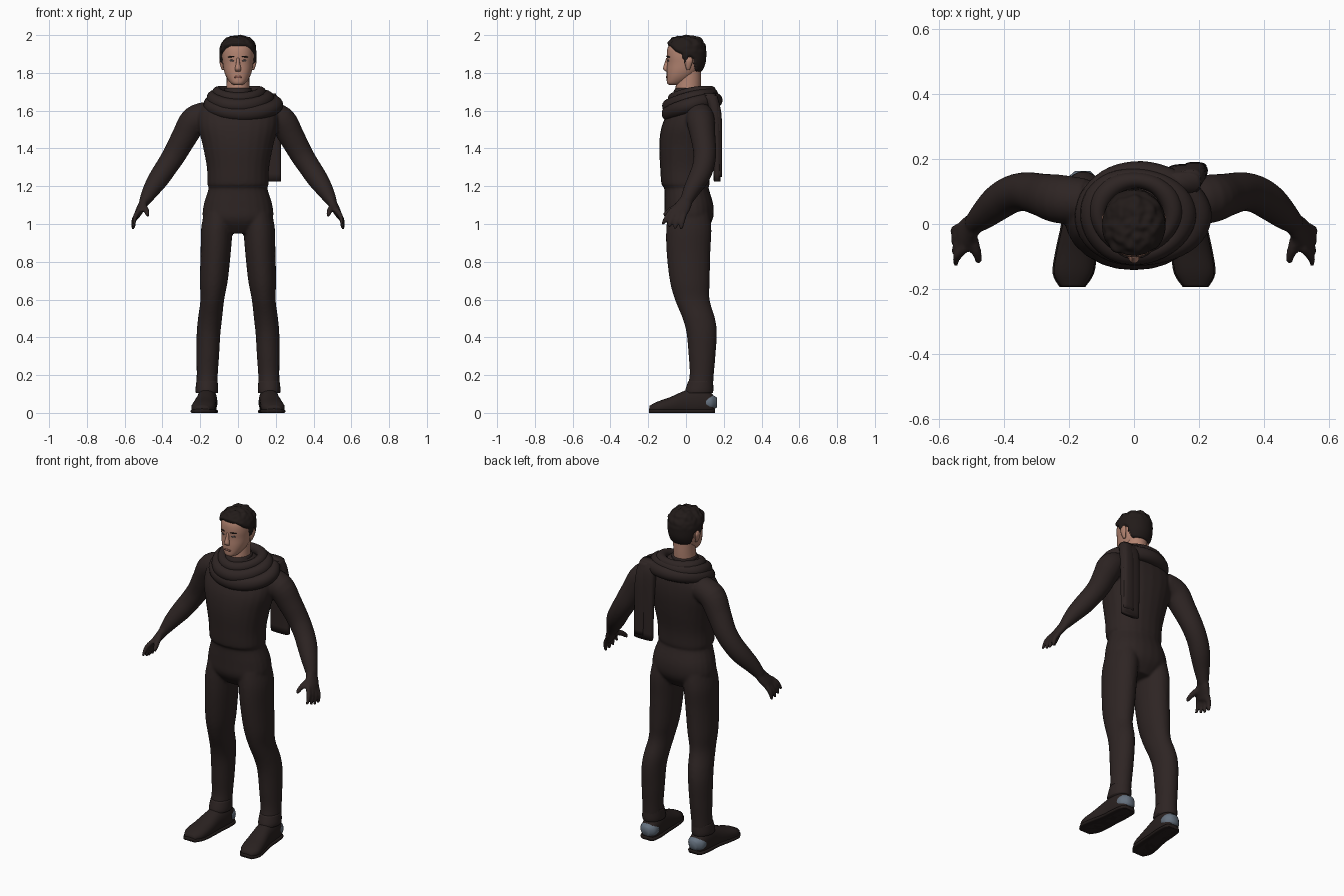
import bpy, bmesh, math
from mathutils import Vector, noise

if "Cube" in bpy.data.objects:
    bpy.data.objects.remove(bpy.data.objects["Cube"])


def material(name, r, g, b):
    m = bpy.data.materials.new(name)
    m.use_nodes = True
    m.diffuse_color = (r, g, b, 1)
    bsdf = m.node_tree.nodes["Principled BSDF"]
    bsdf.inputs["Base Color"].default_value = (r, g, b, 1)
    bsdf.inputs["Roughness"].default_value = 0.8
    return m


CLOTH = material("dark brown cloth", 0.027, 0.018, 0.017)
LEATHER = material("dark leather", 0.022, 0.015, 0.014)
HAIR = material("dark hair", 0.016, 0.011, 0.010)
SKIN = material("skin", 0.45, 0.23, 0.165)
LIPS = material("lips", 0.30, 0.12, 0.09)
EYE = material("eye", 0.07, 0.06, 0.06)
STEEL = material("blue grey heel", 0.13, 0.165, 0.21)


def spline(rows, closed=False, sub=4):
    """Catmull-Rom interpolation of rows of numbers."""
    n, out = len(rows), []
    pick = lambda i: rows[i % n] if closed else rows[max(0, min(n - 1, i))]
    for i in range(n if closed else n - 1):
        a, b, c, d = (pick(i + k) for k in (-1, 0, 1, 2))
        for s in range(sub):
            t = s / sub
            out.append([0.5 * (2 * q + (r - p) * t + (2 * p - 5 * q + 4 * r - w) * t * t
                               + (3 * q - p - 3 * r + w) * t ** 3)
                        for p, q, r, w in zip(a, b, c, d)])
    if not closed:
        out.append(list(rows[-1]))
    return out


def loft(bm, rows, axis=None, side=1, closed=False, power=2.0, sides=24, sub=4):
    """Skin rings (x, y, z, ru, rv); axis Z or Y fixes the ring plane, None follows the path."""
    rows = spline(rows, closed, sub)
    n, rings = len(rows), []
    for i, (x, y, z, ru, rv) in enumerate(rows):
        if axis == "Z":
            u, v = Vector((1, 0, 0)), Vector((0, 1, 0))
        elif axis == "Y":
            u, v = Vector((1, 0, 0)), Vector((0, 0, 1))
        else:
            nxt = rows[(i + 1) % n] if closed else rows[min(i + 1, n - 1)]
            prv = rows[i - 1] if closed or i else rows[0]
            t = (Vector(nxt[:3]) - Vector(prv[:3])).normalized()
            u = t.cross((0, 0, 1) if closed else (0, 1, 0)).normalized()
            v = u.cross(t)
        ring = []
        for k in range(sides):
            a = 2 * math.pi * k / sides
            c, s = math.cos(a), math.sin(a)
            c = math.copysign(abs(c) ** (2 / power), c)
            s = math.copysign(abs(s) ** (2 / power), s)
            p = Vector((x, y, z)) + u * (max(ru, 0.001) * c) + v * (max(rv, 0.001) * s)
            ring.append(bm.verts.new((p.x * side, p.y, max(p.z, 0))))
        rings.append(ring)
    for i in range(n if closed else n - 1):
        a, b = rings[i], rings[(i + 1) % n]
        for k in range(sides):
            j = (k + 1) % sides
            bm.faces.new((a[k], a[j], b[j], b[k]))
    if not closed:
        bm.faces.new(rings[0])
        bm.faces.new(rings[-1])


def finish(name, bm, mat):
    bmesh.ops.recalc_face_normals(bm, faces=bm.faces[:])
    me = bpy.data.meshes.new(name)
    bm.to_mesh(me)
    bm.free()
    me.materials.append(mat)
    ob = bpy.data.objects.new(name, me)
    bpy.context.scene.collection.objects.link(ob)
    for p in me.polygons:
        p.use_smooth = True
    return ob


def part(name, mat, rows, **kw):
    bm = bmesh.new()
    loft(bm, rows, **kw)
    return finish(name, bm, mat)


def upright(rows):
    """(z, front y, back y, half width) -> ring rows."""
    return [(0, (f + b) / 2, z, w, (b - f) / 2) for z, f, b, w in rows]


# Clothed body: torso, legs, arms and gloved hands fused into one skin
body = bmesh.new()
loft(body, upright([
    (.95, -.06, .09, .09), (1.02, -.11, .14, .18), (1.1, -.115, .145, .182),
    (1.19, -.115, .12, .155), (1.21, -.13, .125, .162), (1.3, -.137, .13, .165),
    (1.42, -.142, .15, .188), (1.52, -.128, .16, .212), (1.6, -.09, .155, .205),
    (1.66, -.055, .135, .14), (1.71, -.05, .085, .075)]), axis="Z", power=2.2)
leg = [(.1, .015, 1.06, .08, .11), (.112, .015, .97, .084, .12), (.118, .013, .85, .08, .116),
       (.128, .02, .7, .074, .106), (.136, .033, .6, .063, .092), (.148, .068, .5, .064, .086),
       (.156, .083, .42, .063, .08), (.16, .085, .3, .06, .071), (.163, .083, .2, .056, .064),
       (.165, .072, .11, .057, .07)]
arm = [(.15, .07, 1.58, .07, .07), (.23, .077, 1.55, .075, .075), (.285, .09, 1.46, .068, .066),
       (.335, .1, 1.37, .062, .06), (.38, .09, 1.3, .058, .058), (.42, .065, 1.24, .055, .055),
       (.46, .03, 1.18, .045, .045), (.495, 0, 1.12, .03, .033)]
palm = [(.485, .01, 1.14, .028, .03), (.505, -.012, 1.1, .024, .042),
        (.525, -.035, 1.065, .02, .046), (.535, -.048, 1.04, .014, .042)]
thumb = [(.503, -.025, 1.1, .017, .017), (.487, -.08, 1.075, .016, .016),
         (.477, -.118, 1.045, .011, .011)]
across = Vector((.22, .9, -.38))
for side in (1, -1):
    loft(body, leg, axis="Z", side=side)
    loft(body, arm, side=side)
    loft(body, palm, side=side)
    loft(body, thumb, side=side, sides=12)
    for i in range(4):
        base = Vector((.527, -.04, 1.065)) + across * (-.036 + .024 * i)
        tip = base + Vector((.032 - .004 * i, -.052 + .011 * i, -.082 - .004 * (i in (1, 2))))
        bend = (base + tip) / 2 + Vector((.009, -.002, .002))
        loft(body, [(*base, .014, .014), (*bend, .0135, .0135), (*tip, .009, .009)],
             side=side, sides=12)
suit = finish("clothed_body", body, CLOTH)
mod = suit.modifiers.new("Fuse", "REMESH")
mod.mode, mod.voxel_size, mod.use_smooth_shade = "VOXEL", 0.008, True
mod = suit.modifiers.new("Soften", "SMOOTH")
mod.factor, mod.iterations = 0.5, 4

# Boots, soles, heel guards and trouser cuffs
boot = [(.158, .152, .045, .028, .03), (.16, .13, .05, .047, .06), (.163, .07, .058, .053, .075),
        (.168, 0, .052, .053, .068), (.178, -.08, .037, .06, .048), (.187, -.15, .026, .06, .034),
        (.19, -.193, .02, .035, .018)]
sole = [(x, y * 1.01, .008, r + .004, .014) for x, y, z, r, h in boot]
guard = [(.16, .1, .055, .052, .038), (.16, .135, .055, .05, .042), (.158, .163, .055, .024, .026)]
cuff = [(.164, .078, .17, .056, .065), (.165, .071, .125, .06, .074), (.165, .069, .105, .058, .073)]
for side, word in ((1, "left"), (-1, "right")):
    part(word + "_boot", LEATHER, boot, axis="Y", side=side, power=2.3)
    part(word + "_sole", HAIR, sole, axis="Y", side=side, power=3)
    part(word + "_heel_guard", STEEL, guard, axis="Y", side=side, power=2.3)
    part(word + "_trouser_cuff", CLOTH, cuff, axis="Z", side=side)

# Scarf: overlapping loops, lower in front, with a hanging tail on the left of the back
loops = [("scarf_outer_fold", .025, .03, .175, .125, 1.585, 1.655, .036),
         ("scarf_middle_fold", .01, .025, .145, .115, 1.625, 1.68, .034),
         ("scarf_inner_fold", .005, .035, .115, .1, 1.665, 1.70, .028)]
for name, cx, cy, rx, ry, front, back, r in loops:
    rows = []
    for k in range(12):
        a = 2 * math.pi * k / 12
        z = (front + back) / 2 + (back - front) / 2 * math.sin(a) + .012 * math.cos(a) ** 2
        wave = 1 + .12 * math.sin(3 * a + cx * 90)
        rows.append((cx + rx * math.cos(a), cy + ry * math.sin(a), z, r * wave, r * 1.1))
    part(name, CLOTH, rows, closed=True, sides=16)
part("scarf_tail", CLOTH, [(.15, .125, 1.69, .05, .03), (.16, .15, 1.62, .06, .03),
                           (.165, .163, 1.45, .062, .022), (.168, .165, 1.225, .06, .018)],
     axis="Z", power=3)
part("scarf_tail_fold", CLOTH, [(.17, .13, 1.68, .035, .035), (.185, .16, 1.58, .035, .028),
                                (.187, .172, 1.4, .034, .019), (.19, .174, 1.25, .034, .016)],
     axis="Z", power=3)
part("collar", CLOTH, upright([(1.67, -.07, .09, .085), (1.7, -.066, .088, .076),
                               (1.72, -.055, .085, .07)]), axis="Z")

# Head and neck
part("neck", SKIN, upright([(1.67, -.05, .075, .066), (1.71, -.056, .078, .062),
                            (1.76, -.05, .08, .06), (1.83, -.04, .08, .06)]), axis="Z")
skull = upright([
    (1.735, -.085, -.045, .018), (1.745, -.1, -.01, .038), (1.775, -.102, .035, .06),
    (1.81, -.102, .07, .074), (1.85, -.1, .09, .081), (1.89, -.102, .095, .085),
    (1.93, -.098, .094, .083), (1.96, -.082, .08, .07), (1.978, -.055, .058, .047),
    (1.985, -.01, .015, .01)])
head = part("head", SKIN, skull, axis="Z", power=2.2, sides=32)
part("nose", SKIN, [(0, -.094, 1.88, .008, .01), (0, -.101, 1.85, .010, .013),
                    (0, -.106, 1.822, .016, .015), (0, -.1, 1.808, .012, .008)],
     axis="Z", sides=12)
for side, word in ((1, "left"), (-1, "right")):
    part(word + "_ear", SKIN, [(.078, .012, 1.815, .006, .008), (.084, .012, 1.835, .009, .015),
                               (.089, .015, 1.865, .010, .021), (.088, .016, 1.885, .005, .012)],
         axis="Z", side=side, sides=12)

# Hair: inflated skull shell that sinks under the skin below the hairline
hair = bmesh.new()
loft(hair, skull, axis="Z", power=2.1, sides=64, sub=8)
bmesh.ops.recalc_face_normals(hair, faces=hair.faces[:])
hair.normal_update()
line = [(-.2, 1.945), (-.085, 1.945), (-.055, 1.915), (-.02, 1.9), (-.008, 1.85),
        (.008, 1.85), (.012, 1.89), (.035, 1.88), (.048, 1.81), (.2, 1.795)]


def hairline(y):
    for (y0, z0), (y1, z1) in zip(line, line[1:]):
        if y <= y1:
            return z0 + (z1 - z0) * (y - y0) / (y1 - y0)
    return line[-1][1]


moves = []
for v in hair.verts:
    f = max(0, min(1, (v.co.z - hairline(v.co.y)) / .018 + .5))
    lift = .0125 + .009 * noise.noise(v.co * 45) * max(0, min(1, (v.co.z - 1.9) / .05))
    moves.append(v.co + v.normal * (f * (lift + .008) - .008))
for v, co in zip(hair.verts, moves):
    v.co = co
finish("hair", hair, HAIR)

# Facial features laid flat on the face
bpy.context.view_layer.update()


def feature(name, mat, x, z, w, h, depth, tilt=0):
    hit = head.ray_cast((x, -1, z), (0, 1, 0))
    y = hit[1].y if hit[0] else -.09
    bm = bmesh.new()
    bmesh.ops.create_uvsphere(bm, u_segments=16, v_segments=8, radius=1)
    ob = finish(name, bm, mat)
    ob.location, ob.scale = (x, y, z), (w, depth, h)
    normal = hit[2] if hit[0] else Vector((0, -1, 0))
    ob.rotation_euler = (0, tilt, math.atan2(normal.x, -normal.y))


for side, word in ((1, "left"), (-1, "right")):
    feature(word + "_eye", EYE, side * .034, 1.865, .013, .005, .003)
    feature(word + "_eyebrow", HAIR, side * .036, 1.886, .02, .004, .004, side * .1)
feature("lips", LIPS, 0, 1.778, .023, .006, .004)
feature("mouth_line", EYE, 0, 1.778, .02, .0012, .0048)
